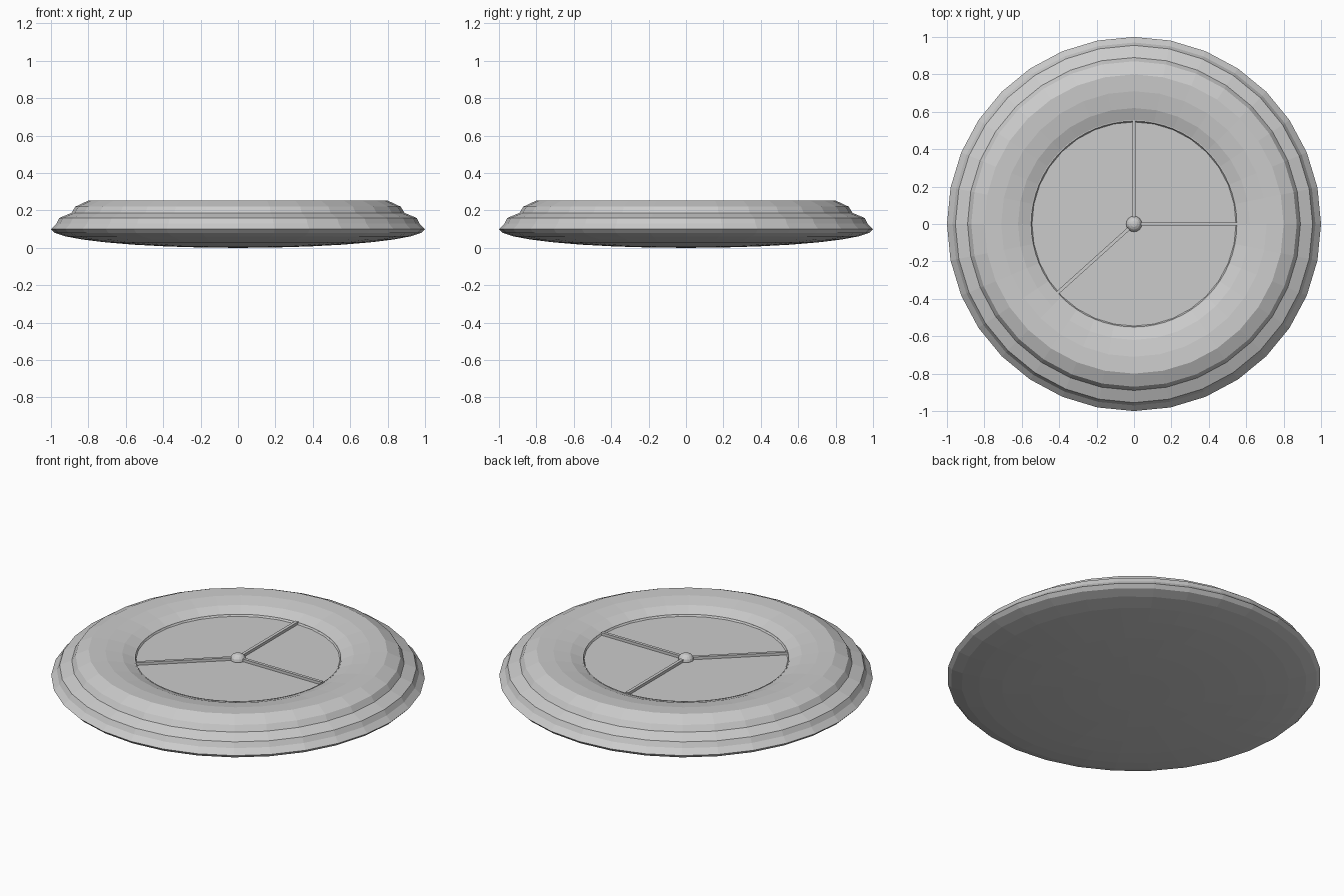
import bpy, bmesh, math

if "Cube" in bpy.data.objects:
    bpy.data.objects.remove(bpy.data.objects["Cube"])


def new_object(name, bm):
    bmesh.ops.recalc_face_normals(bm, faces=bm.faces)
    mesh = bpy.data.meshes.new(name)
    bm.to_mesh(mesh)
    bm.free()
    obj = bpy.data.objects.new(name, mesh)
    bpy.context.collection.objects.link(obj)
    return obj


def lathe(name, profile, sides):
    bm = bmesh.new()
    verts = [bm.verts.new((r, 0, z)) for r, z in profile]
    edges = [bm.edges.new(pair) for pair in zip(verts, verts[1:])]
    bmesh.ops.spin(bm, geom=verts + edges, cent=(0, 0, 0), axis=(0, 0, 1),
                   angle=math.tau, steps=sides, use_duplicate=False)
    bmesh.ops.remove_doubles(bm, verts=bm.verts, dist=1e-5)
    return new_object(name, bm)


# Shallow domed underside, stepped rim and bevelled lip, closed under the dial
under = [(math.sin(i * math.pi / 16), 0.1 - 0.1 * math.cos(i * math.pi / 16))
         for i in range(9)]
rim = [(0.97, 0.13), (0.955, 0.16), (0.89, 0.187), (0.87, 0.22), (0.80, 0.253),
       (0.71, 0.25), (0.62, 0.235), (0.55, 0.208), (0.54, 0.195)]
lathe("case", under + rim, 32)

# Flat dial with a thin raised edge
lathe("dial", [(0, 0.202), (0.545, 0.202), (0.55, 0.212), (0.555, 0.212),
               (0.555, 0.19), (0, 0.19)], 64)

# Three thin hands from the centre to the dial edge
for name, angle in (("hour_hand", 0), ("minute_hand", 90), ("second_hand", 222)):
    bm = bmesh.new()
    bmesh.ops.create_cube(bm, size=1)
    bmesh.ops.scale(bm, vec=(0.55, 0.018, 0.02), verts=bm.verts)
    bmesh.ops.translate(bm, vec=(0.275, 0, 0.208), verts=bm.verts)
    hand = new_object(name, bm)
    hand.rotation_euler.z = math.radians(angle)

# Small round hub
bpy.ops.mesh.primitive_uv_sphere_add(segments=16, ring_count=8, radius=0.042,
                                     location=(0, 0, 0.205))
hub = bpy.context.object
hub.name = "hub"
hub.scale.z = 0.8
